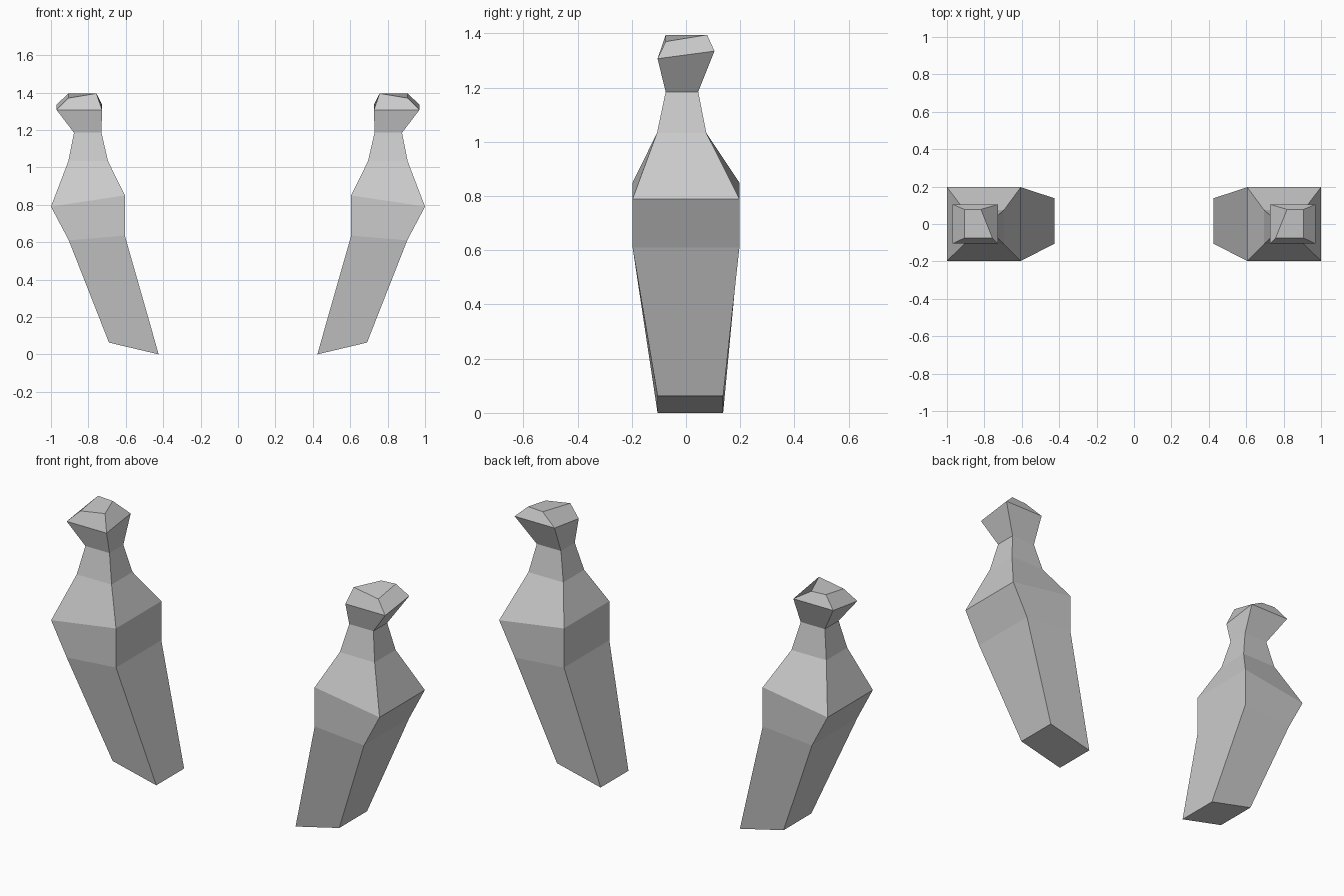
import bpy, bmesh

if "Cube" in bpy.data.objects:
    bpy.data.objects.remove(bpy.data.objects["Cube"])

# Four-sided cross-sections, bottom to top:
# inner x, inner z, outer x, outer z, front y, back y, extra back z
SECTIONS = [
    (0.424, 0.00, 0.69, 0.063, -0.105, 0.137, 0),   # cut-off end
    (0.605, 0.635, 0.905, 0.61, -0.197, 0.197, 0),  # lower bulge
    (0.605, 0.85, 1.00, 0.79, -0.197, 0.197, 0),    # upper bulge
    (0.695, 1.033, 0.907, 1.033, -0.107, 0.075, 0), # taper
    (0.73, 1.185, 0.877, 1.185, -0.075, 0.045, 0),  # neck
    (0.727, 1.307, 0.97, 1.307, -0.105, 0.105, 0.028),  # head rim
]


def section_corners(xi, zi, xo, zo, yf, yb, lift):
    return [(xi, yf, zi), (xo, yf, zo), (xo, yb, zo + lift), (xi, yb, zi + lift)]


rings = [section_corners(*s) for s in SECTIONS]
# Uneven top of the head
rings.append([(0.757, -0.075, 1.395), (0.907, -0.075, 1.37),
              (0.907, 0.078, 1.395), (0.818, 0.078, 1.39)])

bm = bmesh.new()
loops = [[bm.verts.new(p) for p in ring] for ring in rings]
for lower, upper in zip(loops, loops[1:]):
    for i in range(4):
        j = (i + 1) % 4
        bm.faces.new((lower[i], lower[j], upper[j], upper[i]))
bm.faces.new(loops[0][::-1])
bm.faces.new(loops[-1])
bmesh.ops.recalc_face_normals(bm, faces=bm.faces[:])

# Limb, mirrored to make the pair
mesh = bpy.data.meshes.new("limb_pair")
bm.to_mesh(mesh)
bm.free()
limbs = bpy.data.objects.new("limb_pair", mesh)
bpy.context.collection.objects.link(limbs)
mirror = limbs.modifiers.new("Mirror", 'MIRROR')
mirror.use_axis = (True, False, False)
mirror.use_mirror_merge = False
